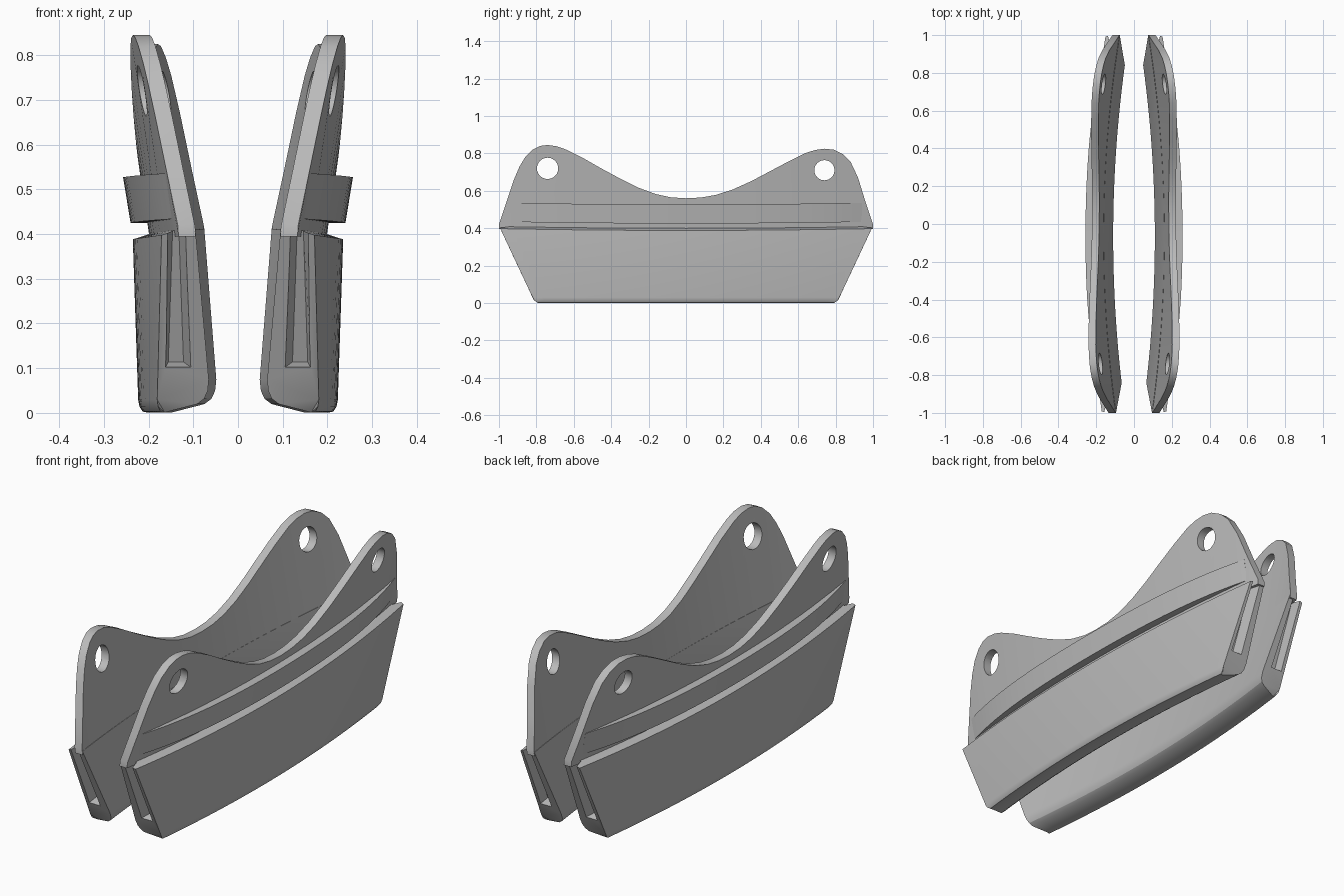
import bpy, bmesh, math
from mathutils import Matrix

cube = bpy.data.objects.get("Cube")
if cube:
    bpy.data.objects.remove(cube)

grey = bpy.data.materials.new("plain_grey")
grey.use_nodes = True
grey.diffuse_color = (0.5, 0.5, 0.5, 1)
grey.node_tree.nodes["Principled BSDF"].inputs["Base Color"].default_value = (0.5, 0.5, 0.5, 1)


def loft(name, rings):
    """Join matching closed rings of points and cap both ends."""
    bm = bmesh.new()
    loops = [[bm.verts.new(p) for p in ring] for ring in rings]
    n = len(rings[0])
    for a, b in zip(loops, loops[1:]):
        for i in range(n):
            j = (i + 1) % n
            bm.faces.new((a[i], a[j], b[j], b[i]))
    caps = [bm.faces.new(loops[0]), bm.faces.new(loops[-1])]
    bmesh.ops.triangulate(bm, faces=caps)
    bmesh.ops.recalc_face_normals(bm, faces=bm.faces)
    return to_object(name, bm)


def to_object(name, bm):
    mesh = bpy.data.meshes.new(name)
    bm.to_mesh(mesh)
    bm.free()
    obj = bpy.data.objects.new(name, mesh)
    bpy.context.collection.objects.link(obj)
    return obj


def activate(obj):
    bpy.ops.object.select_all(action='DESELECT')
    obj.select_set(True)
    bpy.context.view_layer.objects.active = obj


def cut(obj, cutter):
    mod = obj.modifiers.new("cut", 'BOOLEAN')
    mod.operation = 'DIFFERENCE'
    mod.solver = 'EXACT'
    mod.object = cutter
    activate(obj)
    bpy.ops.object.modifier_apply(modifier=mod.name)
    bpy.data.objects.remove(cutter)


def finish(obj, sag):
    """Bow the part along its length, lean its upper half, mirror and shade it."""
    for v in obj.data.vertices:
        x, y, z = v.co
        v.co.x = x + 0.075 * (1 - y * y) - 0.01 * y + max(0, z - 0.41) * 0.163
        v.co.z = z - sag * (1 - y * y) * min(1, z / 0.4)
    obj.data.materials.clear()
    obj.data.materials.append(grey)
    activate(obj)
    bpy.ops.object.shade_smooth_by_angle(angle=math.radians(30))
    mirror = obj.modifiers.new("other_side", 'MIRROR')
    mirror.use_mirror_merge = False


# Backing plate with two ears
top_edge = [(-1, .42), (-.96, .54), (-.92, .66), (-.89, .73), (-.86, .78), (-.82, .82),
            (-.78, .84), (-.74, .845), (-.69, .838), (-.64, .82), (-.55, .775), (-.45, .718),
            (-.35, .664), (-.25, .615), (-.16, .582), (-.08, .565), (0, .56), (.08, .564),
            (.16, .578), (.25, .607), (.35, .652), (.45, .705), (.55, .758), (.64, .802),
            (.69, .818), (.74, .825), (.79, .82), (.84, .795), (.88, .755), (.92, .67),
            (.96, .54), (1, .42)]
X_IN, X_OUT = 0.085, 0.123
plate = loft("backing_plate", [[(X_IN, y, .395), (X_OUT, y, .395), (X_OUT, y, z), (X_IN, y, z)]
                               for y, z in top_edge])
for y, z, r in ((-.74, .72, .057), (.74, .71, .054)):
    bm = bmesh.new()
    place = Matrix.Translation((.1, y, z)) @ Matrix.Rotation(math.pi / 2, 4, 'Y')
    bmesh.ops.create_cone(bm, cap_ends=True, segments=24, radius1=r, radius2=r,
                          depth=.3, matrix=place)
    cut(plate, to_object("hole_cutter", bm))
finish(plate, 0)


# Lower block with sloping ends
def half_length(z):
    return .82 + (z - .03) * .47 if z > .03 else .82 - (.03 - z) ** 2 * 33


section = [(.085, .412), (.035, .075), (.036, .05), (.043, .032), (.058, .02),
           (.128, .001), (.138, .003), (.145, .014), (.148, .03), (.16, .398), (.123, .41)]
STEPS = 28
block = loft("lower_block", [[(x, (2 * k / STEPS - 1) * half_length(z), z) for x, z in section]
                             for k in range(STEPS + 1)])

# Tapered slots in both ends of the block
mouth = [(.074, .1), (.136, .1), (.153, .44), (.108, .44)]
floor = [(.088, .115), (.122, .115), (.13, .44), (.118, .44)]
for end in (-1, 1):
    cut(block, loft("slot_cutter", [[(x, end * (half_length(z) + d), z) for x, z in ring]
                                    for ring, d in ((mouth, .012), (floor, -.05))]))
finish(block, .01)

# Raised rail fading into the plate at both ends
rings = []
for k in range(STEPS + 1):
    y = (2 * k / STEPS - 1) * .94
    out = X_OUT + .001 + .037 * (1 - (y / .94) ** 4)
    rings.append([(.1, y, .435), (out, y, .435), (out, y, .537), (.1, y, .537)])
finish(loft("outer_rail", rings), .01)
